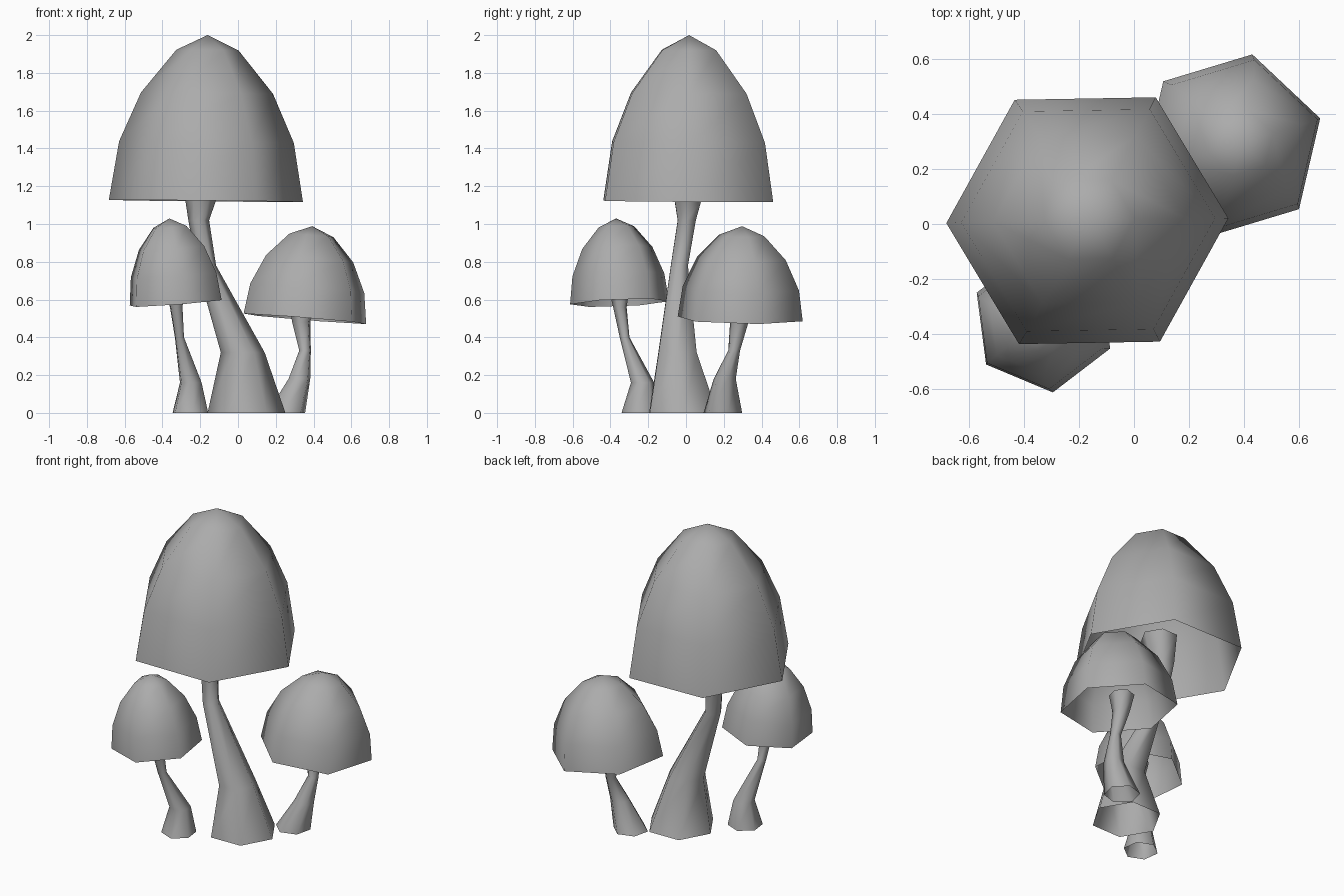
import bpy, bmesh, math
from mathutils import Vector

if "Cube" in bpy.data.objects:
    bpy.data.objects.remove(bpy.data.objects["Cube"])

SIDES = 6

grey = bpy.data.materials.new("dark_grey")
grey.diffuse_color = (0.41, 0.41, 0.41, 1)
grey.use_nodes = True
grey.node_tree.nodes["Principled BSDF"].inputs["Base Color"].default_value = grey.diffuse_color


def loft(name, rings, turn, tip=None):
    """Skin six-sided rings (centre, radius, normal), optionally closing at a tip."""
    bm = bmesh.new()
    loops = []
    for centre, radius, normal in rings:
        tilt = Vector((0, 0, 1)).rotation_difference(Vector(normal).normalized())
        loop = []
        for i in range(SIDES):
            a = math.radians(turn) + i * 2 * math.pi / SIDES
            p = tilt @ Vector((radius * math.cos(a), radius * math.sin(a), 0))
            loop.append(bm.verts.new(Vector(centre) + p))
        loops.append(loop)
    for low, high in zip(loops, loops[1:]):
        for i in range(SIDES):
            j = (i + 1) % SIDES
            bm.faces.new((low[i], low[j], high[j], high[i]))
    if tip is not None:
        top = bm.verts.new(tip)
        for i in range(SIDES):
            bm.faces.new((loops[-1][i], loops[-1][(i + 1) % SIDES], top))
    mesh = bpy.data.meshes.new(name)
    bm.to_mesh(mesh)
    bm.free()
    mesh.materials.append(grey)
    obj = bpy.data.objects.new(name, mesh)
    bpy.context.collection.objects.link(obj)
    bpy.ops.object.select_all(action='DESELECT')
    bpy.context.view_layer.objects.active = obj
    obj.select_set(True)
    bpy.ops.object.shade_smooth_by_angle(angle=math.radians(65))
    return obj


def mushroom(name, turn, rim, radius, height, normal, shape, stem):
    up = Vector(normal).normalized()
    rim = Vector(rim)
    # stem: stacked rings, open at both ends, ending inside the cap
    loft(name + "_stem", [((x, y, z), r, (0, 0, 1)) for x, y, z, r in stem], turn)
    # cap: open hollow dome
    rings = [(rim, radius, up)]
    rings += [(rim + up * h * height, radius * k, up) for h, k in shape]
    loft(name + "_cap", rings, turn, rim + up * height)


# dome profile: (fraction of height, fraction of rim radius)
tall_dome = [(0.355, 0.9), (0.65, 0.68), (0.91, 0.32)]
round_dome = [(0.33, 0.93), (0.65, 0.71), (0.90, 0.36)]

mushroom("large_mushroom", 1, (-0.17, 0.012, 1.122), 0.514, 0.878, (0.01, 0.005, 1), tall_dome,
         [(0.045, -0.015, 0, 0.206), (0.025, -0.045, 0.32, 0.116), (-0.168, -0.035, 0.78, 0.052),
          (-0.208, 0.004, 1.02, 0.055), (-0.198, 0.01, 1.12, 0.08), (-0.18, 0.012, 1.29, 0.11)])

mushroom("right_mushroom", 16.8, (0.354, 0.287, 0.498), 0.340, 0.492, (0.08, 0.02, 1), round_dome,
         [(0.255, 0.195, 0, 0.105), (0.325, 0.205, 0.18, 0.06), (0.355, 0.255, 0.33, 0.032),
          (0.335, 0.282, 0.48, 0.05), (0.338, 0.292, 0.59, 0.074)])

mushroom("left_mushroom", -22.6, (-0.33, -0.352, 0.583), 0.264, 0.448, (-0.075, -0.04, 1), round_dome,
         [(-0.252, -0.240, 0, 0.102), (-0.25, -0.230, 0.16, 0.062), (-0.31, -0.325, 0.40, 0.026),
          (-0.327, -0.35, 0.56, 0.036), (-0.335, -0.355, 0.68, 0.06)])
